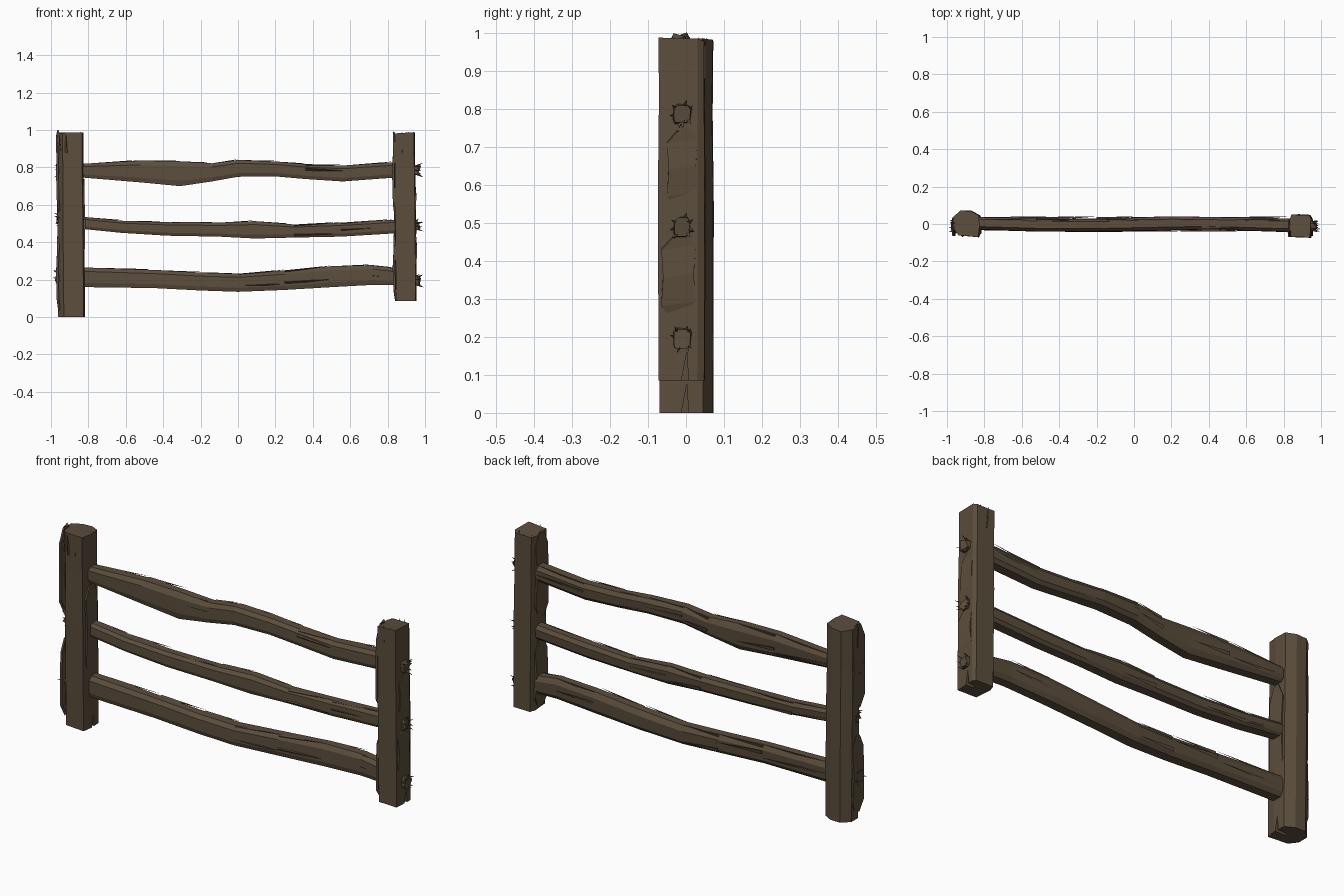
import bpy, bmesh, math, random
from mathutils import Vector

random.seed(7)
cube = bpy.data.objects.get("Cube")
if cube:
    bpy.data.objects.remove(cube, do_unlink=True)

wood = bpy.data.materials.new("weathered brown wood")
wood.use_nodes = True
colour = (0.105, 0.075, 0.045, 1)
wood.diffuse_color = colour
wood.node_tree.nodes["Principled BSDF"].inputs["Base Color"].default_value = colour


def finish(bm, name):
    bmesh.ops.recalc_face_normals(bm, faces=bm.faces[:])
    mesh = bpy.data.meshes.new(name)
    bm.to_mesh(mesh)
    bm.free()
    obj = bpy.data.objects.new(name, mesh)
    bpy.context.collection.objects.link(obj)
    mesh.materials.append(wood)
    return obj


def loft(bm, rings):
    """Skin a stack of matching rings and close both ends."""
    rows = [[bm.verts.new(p) for p in ring] for ring in rings]
    for a, b in zip(rows, rows[1:]):
        for i in range(len(a)):
            j = (i + 1) % len(a)
            bm.faces.new((a[i], a[j], b[j], b[i]))
    bm.faces.new(rows[0][::-1])
    bm.faces.new(rows[-1])


def splinter(bm, base, tip, width):
    """Thin three-sided spike from base to tip."""
    base, tip = Vector(base), Vector(tip)
    axis = (tip - base).normalized()
    side = axis.orthogonal().normalized()
    other = axis.cross(side)
    ring = [base + width * (side * math.cos(a) + other * math.sin(a))
            for a in (0, 2.1, 4.2)]
    foot = [bm.verts.new(p) for p in ring]
    point = bm.verts.new(tip)
    bm.faces.new(foot)
    for i in range(3):
        bm.faces.new((foot[i], foot[(i + 1) % 3], point))


# Rails: stations of x, underside and top
# Rail sections have flattened corners on the front and back
SECTION = [(-.8, 0), (-1, .22), (-.95, .8), (-.5, 1),
           (.6, 1), (1, .75), (.9, .2), (.5, 0)]


def rail(name, stations, depth):
    bm = bmesh.new()
    rings = []
    for n, (x, low, high) in enumerate(stations):
        end = n in (0, len(stations) - 1)
        half = depth * (.6 if end else random.uniform(.9, 1.05))
        mid = -.01 if end else -.002 + .006 * math.sin(5 * x)
        ring = []
        for y, z in SECTION:
            jag = random.uniform(-.02, .01) * math.copysign(1, x) if end else 0
            ring.append((x + jag, mid + y * half, low + z * (high - low)))
        rings.append(ring)
    loft(bm, rings)
    # Torn ends outside the posts
    for x, low, high in (stations[0], stations[-1]):
        s = math.copysign(1, x)
        for k in range(7):
            a = k * math.tau / 7 + random.random()
            c, d = math.cos(a), math.sin(a)
            z = (low + high) / 2
            splinter(bm, (x - s * .035, -.01 + .012 * c, z + .012 * d),
                     (s * random.uniform(.965, .995), -.01 + .034 * c, z + .04 * d), .011)
    # Long slivers peeling along the rail
    for a, b in zip(stations[1:-2], stations[2:-1]):
        face = random.choice((-1, 1))
        t = random.uniform(.2, .7)
        splinter(bm, (a[0], face * depth * .8, a[1] + t * (a[2] - a[1])),
                 (b[0], face * depth * 1.08, b[1] + t * (b[2] - b[1])), .011)
        splinter(bm, (a[0], face * depth * .5, a[2] - .006),
                 (b[0], face * depth * .6, b[2] + .004), .008)
    return finish(bm, name)


rail("top_rail", [
    (-.97, .76, .81), (-.82, .745, .82), (-.52, .72, .837), (-.31, .7, .833),
    (-.14, .725, .822), (0, .75, .84), (.2, .752, .832), (.36, .738, .818),
    (.56, .725, .81), (.83, .745, .828), (.97, .765, .81)], .037)
rail("middle_rail", [
    (-.97, .5, .54), (-.82, .47, .535), (-.62, .45, .515), (-.38, .435, .507),
    (-.1, .43, .505), (.09, .42, .513), (.3, .425, .495), (.55, .43, .505),
    (.83, .447, .52), (.97, .465, .515)], .034)
rail("bottom_rail", [
    (-.97, .19, .24), (-.82, .16, .265), (-.45, .155, .252), (-.2, .142, .238),
    (0, .135, .232), (.25, .145, .25), (.5, .16, .272), (.72, .172, .278),
    (.83, .17, .262), (.97, .17, .22)], .037)


# Posts: outline lofted upward with a slight wobble
def post(name, outline, bottom, top, lean):
    bm = bmesh.new()
    cx = sum(p[0] for p in outline) / len(outline)
    rings = []
    for t in (0, .3, .55, .8, 1):
        w = 1 if t in (0, 1) else random.uniform(.97, 1.03)
        rings.append([(cx + (x - cx) * w + lean * (t - .5), y * w,
                       bottom + t * (top - bottom)
                       + (random.uniform(-.008, .004) if t == 1 else 0))
                      for x, y in outline])
    loft(bm, rings)
    obj = finish(bm, name)
    # Wedge-shaped split in the foot
    cut = bmesh.new()
    loft(cut, [[(x, -.004 - w, z), (x, -.004 + w, z), (x, .002, bottom + .075)]
               for x, w, z in ((cx + .02, .012, bottom - .02), (cx + .2, .012, bottom - .02))])
    cutter = finish(cut, name + "_split_cutter")
    cutter.hide_render = True
    cutter.hide_viewport = True
    cutter.display_type = 'WIRE'
    mod = obj.modifiers.new("split", 'BOOLEAN')
    mod.operation = 'DIFFERENCE'
    mod.solver = 'EXACT'
    mod.object = cutter
    return obj


post("right_post", [(-.935, -.06), (-.83, -.07), (-.822, -.02), (-.825, .045),
                    (-.87, .07), (-.925, .072), (-.965, .035), (-.965, -.02)],
     0, .985, -.008)
post("left_post", [(.842, -.068), (.945, -.072), (.95, .03), (.94, .048),
                   (.845, .05), (.835, .02)], .085, .985, -.008)


# Bark slabs: thin pointed strips lying on the post sides
def bark(name, side, y, x, low, high, width):
    bm = bmesh.new()
    span = high - low
    rings = []
    for t, w, bulge in ((0, .45, -.004), (.15, 1, .004), (.5, .9, .008),
                        (.85, 1, .002), (1, .35, .004)):
        h = width * w
        out = x + side * bulge
        z = low + t * span
        rings.append([(out, y - h, z), (out, y + h, z + .012),
                      (out - side * .012, y + h, z), (out - side * .012, y - h, z + .01)])
    loft(bm, rings)
    finish(bm, name)


bark("right_post_outer_bark_low", -1, -.01, -.965, .03, .42, .045)
bark("right_post_outer_bark_high", -1, -.015, -.965, .56, .99, .05)
bark("right_post_inner_bark", 1, -.01, -.824, .27, .73, .045)
bark("left_post_outer_bark_low", 1, -.02, .95, .25, .46, .045)
bark("left_post_outer_bark_high", 1, -.01, .946, .54, .74, .04)
bark("left_post_inner_bark_low", -1, -.02, .835, .09, .43, .05)
bark("left_post_inner_bark_high", -1, -.02, .832, .54, .98, .05)

# Ragged slivers around the post heads
for name, cx, rx in (("right_post_head_slivers", -.905, .062),
                     ("left_post_head_slivers", .885, .048)):
    bm = bmesh.new()
    for k in range(9):
        a = k * math.tau / 9 + .3
        c, s = math.cos(a), math.sin(a)
        splinter(bm, (cx + rx * c * .9, -.008 + .052 * s, .88),
                 (cx + rx * c * 1.1, -.008 + .062 * s, random.uniform(.975, .995)), .012)
    finish(bm, name)
